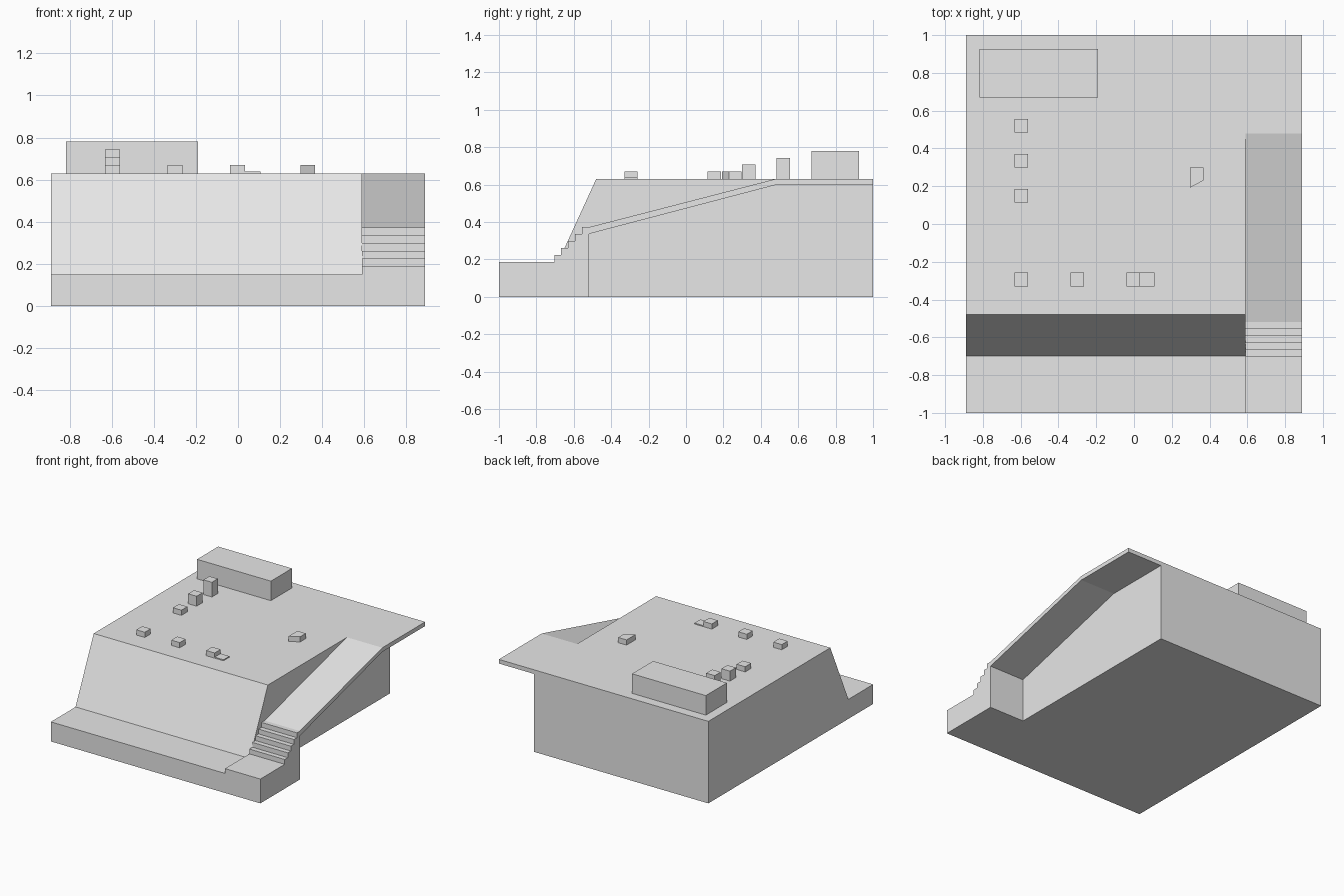
import bpy, bmesh

if "Cube" in bpy.data.objects:
    bpy.data.objects.remove(bpy.data.objects["Cube"])

grey = bpy.data.materials.new("light_grey")
grey.diffuse_color = (0.8, 0.8, 0.8, 1)
grey.use_nodes = True
grey.node_tree.nodes["Principled BSDF"].inputs["Base Color"].default_value = grey.diffuse_color

TOP = 0.63


def prism(name, points, axis, lo, hi):
    """Extrude a closed outline along x (points are y,z) or z (points are x,y)."""
    bm = bmesh.new()
    place = (lambda p, t: (t, p[0], p[1])) if axis == "x" else (lambda p, t: (p[0], p[1], t))
    a = [bm.verts.new(place(p, lo)) for p in points]
    b = [bm.verts.new(place(p, hi)) for p in points]
    bm.faces.new(a[::-1])
    bm.faces.new(b)
    n = len(points)
    for i in range(n):
        j = (i + 1) % n
        bm.faces.new((a[i], a[j], b[j], b[i]))
    bmesh.ops.recalc_face_normals(bm, faces=bm.faces)
    mesh = bpy.data.meshes.new(name)
    bm.to_mesh(mesh)
    bm.free()
    mesh.materials.append(grey)
    obj = bpy.data.objects.new(name, mesh)
    bpy.context.collection.objects.link(obj)
    return obj


def box(name, x0, x1, y0, y1, top):
    return prism(name, [(x0, y0), (x1, y0), (x1, y1), (x0, y1)], "z", TOP, top)


# Main platform with low front ledge and sloped front wall
prism("platform", [(-1, 0), (1, 0), (1, TOP), (-0.48, TOP), (-0.70, 0.15), (-1, 0.15)],
      "x", -0.89, 0.59)

# Side strip: front block, five steps, ramp and overhanging walkway
outline = [(-1, 0), (-1, 0.187), (-0.704, 0.187)]
for i in range(5):
    y, z = -0.704 + i * 0.037, 0.187 + (i + 1) * 0.037
    outline += [(y, z), (y + 0.037, z)]
outline += [(0.48, TOP), (1, TOP), (1, 0.598), (0.48, 0.598), (-0.519, 0.336), (-0.519, 0)]
prism("stair_and_ramp", outline, "x", 0.59, 0.89)

# Large block at the back
box("back_block", -0.817, -0.19, 0.67, 0.926, 0.78)

# Row of posts growing taller towards the back
H = 0.036
for i in range(3):
    y = 0.15 + i * 0.185
    box(f"post_{i + 1}", -0.597 - H, -0.597 + H, y - H, y + H, 0.67 + i * 0.0365)

# Row of low cubes along the front, with a thin plate beside the last
for i in range(3):
    x = -0.597 + i * 0.297
    box(f"front_cube_{i + 1}", x - H, x + H, -0.294 - H, -0.294 + H, 0.67)
box("thin_plate", 0.033, 0.108, -0.33, -0.258, 0.638)

# Low block with an angled front
prism("angled_block", [(0.296, 0.192), (0.367, 0.23), (0.367, 0.298), (0.296, 0.298)],
      "z", TOP, 0.67)
